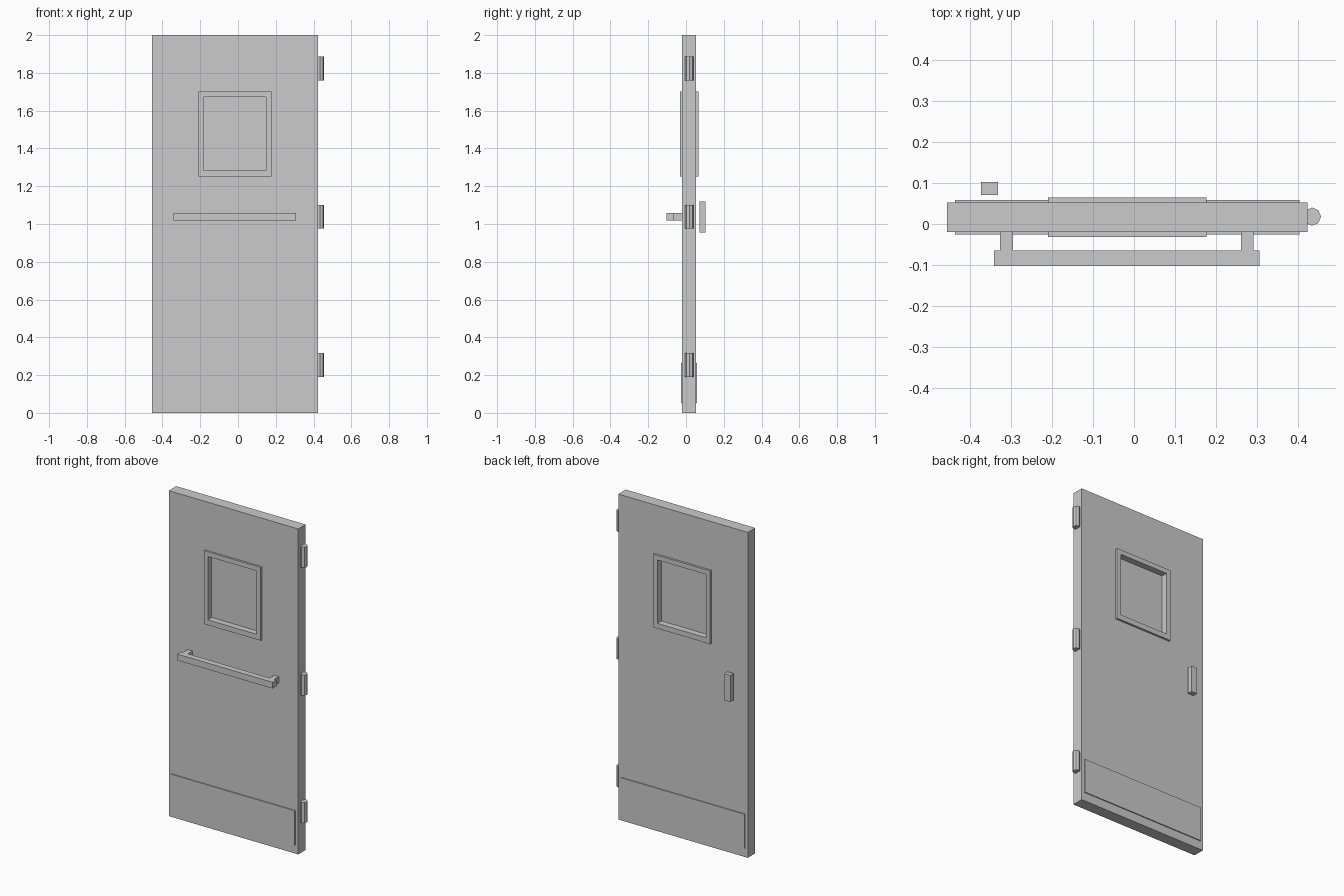
import bpy, bmesh, math

if "Cube" in bpy.data.objects:
    bpy.data.objects.remove(bpy.data.objects["Cube"])


def finish(name, bm):
    bmesh.ops.recalc_face_normals(bm, faces=bm.faces)
    me = bpy.data.meshes.new(name)
    bm.to_mesh(me)
    bm.free()
    ob = bpy.data.objects.new(name, me)
    bpy.context.collection.objects.link(ob)
    return ob


def box(name, x0, x1, y0, y1, z0, z1):
    bm = bmesh.new()
    bmesh.ops.create_cube(bm, size=1)
    for v in bm.verts:
        v.co = (x0 + (v.co.x + .5) * (x1 - x0),
                y0 + (v.co.y + .5) * (y1 - y0),
                z0 + (v.co.z + .5) * (z1 - z0))
    return finish(name, bm)


def ring(name, outer, inner, y0, y1):
    """Rectangular slab with a rectangular opening; rects are x0, x1, z0, z1."""
    bm = bmesh.new()

    def loop(rect, y):
        a, b, c, d = rect
        return [bm.verts.new((x, y, z)) for x, z in ((a, c), (b, c), (b, d), (a, d))]

    loops = [loop(outer, y0), loop(inner, y0), loop(inner, y1), loop(outer, y1)]
    for k in range(4):
        p, q = loops[k], loops[(k + 1) % 4]
        for i in range(4):
            j = (i + 1) % 4
            bm.faces.new((p[i], p[j], q[j], q[i]))
    return finish(name, bm)


FRONT, BACK = -0.020, 0.052
MID = (FRONT + BACK) / 2
opening = (-0.183, 0.149, 1.284, 1.673)
trim = (-0.210, 0.177, 1.252, 1.702)

# Door leaf with window opening, pane and trim on both faces
ring("door_leaf", (-0.4565, 0.4235, 0, 2), opening, FRONT, BACK)
a, b, c, d = opening
box("window_pane", a - .004, b + .004, MID - .01, MID + .01, c - .004, d + .004)
ring("window_trim_front", trim, opening, FRONT - .012, FRONT)
ring("window_trim_back", trim, opening, BACK, BACK + .013)

# Kick plates
box("kick_plate_front", -.437, .404, FRONT - .006, FRONT, .053, .265)
box("kick_plate_back", -.437, .404, BACK, BACK + .006, .053, .265)

# Push bar with two posts
box("push_bar", -.342, .306, -.102, -.065, 1.019, 1.058)
box("push_bar_post_left", -.327, -.295, -.065, FRONT, 1.019, 1.058)
box("push_bar_post_right", .261, .292, -.065, FRONT, 1.019, 1.058)

# Pull handle on the back, standing off the door
box("pull_handle", -.373, -.332, .071, .102, .954, 1.118)

# Octagonal hinge barrels
for label, z in (("bottom", .254), ("middle", 1.038), ("top", 1.823)):
    bm = bmesh.new()
    bmesh.ops.create_cone(bm, cap_ends=True, segments=8, radius1=.022, radius2=.022, depth=.126)
    ob = finish("hinge_" + label, bm)
    ob.location = (.4345, .018, z)
